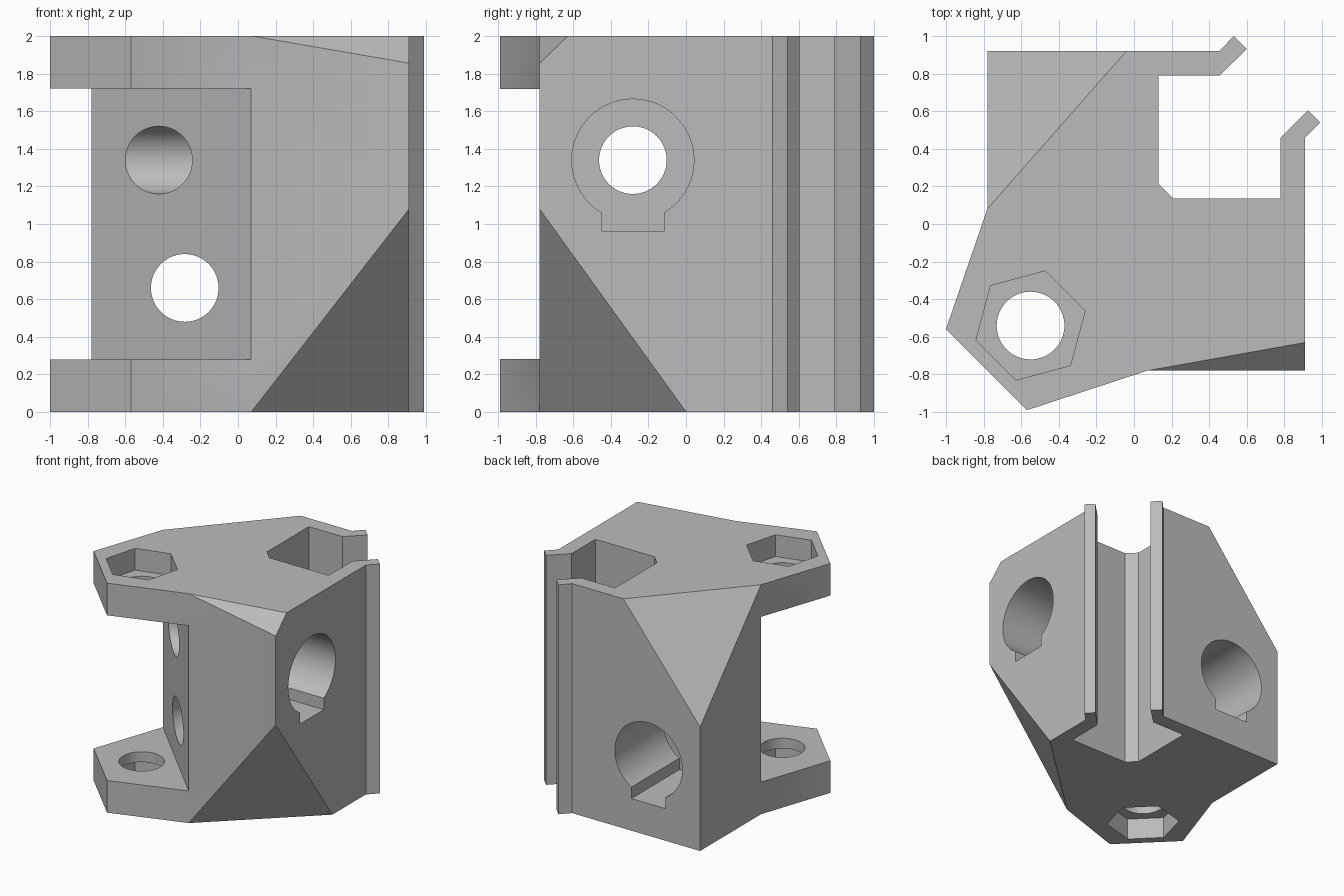
import bpy, bmesh
from math import sin, cos, asin, pi, radians
from mathutils import Vector

cube = bpy.data.objects.get("Cube")
if cube:
    bpy.data.objects.remove(cube)

grey = bpy.data.materials.new("plain grey")
grey.use_nodes = True
colour = (0.5, 0.5, 0.5, 1)
grey.diffuse_color = colour
grey.node_tree.nodes["Principled BSDF"].inputs["Base Color"].default_value = colour

PLACE = {"X": lambda u, v, w: (w, u, v),
         "Y": lambda u, v, w: (u, w, v),
         "Z": lambda u, v, w: (u, v, w)}


def prism(name, points, axis, start, end, chamfers=()):
    """Extrude a 2D outline along an axis, then slice off corners."""
    bm = bmesh.new()
    face = bm.faces.new([bm.verts.new(PLACE[axis](u, v, start)) for u, v in points])
    ext = bmesh.ops.extrude_face_region(bm, geom=[face])
    shift = Vector(PLACE[axis](0, 0, end - start))
    bmesh.ops.translate(bm, vec=shift,
                        verts=[g for g in ext["geom"] if isinstance(g, bmesh.types.BMVert)])
    for corner, a, b, c in chamfers:
        a, b, c = Vector(a), Vector(b), Vector(c)
        normal = (b - a).cross(c - a).normalized()
        if normal.dot(Vector(corner) - a) < 0:
            normal.negate()
        cut = bmesh.ops.bisect_plane(bm, geom=bm.verts[:] + bm.edges[:] + bm.faces[:],
                                     dist=1e-5, plane_co=a, plane_no=normal, clear_outer=True)
        bmesh.ops.holes_fill(bm, edges=[e for e in bm.edges if e.is_boundary])
    bmesh.ops.recalc_face_normals(bm, faces=bm.faces)
    mesh = bpy.data.meshes.new(name)
    bm.to_mesh(mesh)
    bm.free()
    mesh.materials.append(grey)
    obj = bpy.data.objects.new(name, mesh)
    bpy.context.collection.objects.link(obj)
    return obj


def combine(target, tool, operation):
    """Apply a boolean and remove the tool."""
    mod = target.modifiers.new(operation.lower(), "BOOLEAN")
    mod.solver = "EXACT"
    mod.operation = operation
    mod.object = tool
    tool.hide_render = True
    bpy.context.view_layer.objects.active = target
    bpy.ops.object.modifier_apply(modifier=mod.name)
    bpy.data.objects.remove(tool)


def ring(u, v, radius, count, first=0.0):
    return [(u + radius * cos(first + 2 * pi * i / count),
             v + radius * sin(first + 2 * pi * i / count)) for i in range(count)]


def keyhole(u, v, radius=0.325, half=0.165, drop=0.38, count=64):
    """Circle with a square key slot below it."""
    gap = asin(half / radius)
    begin, sweep = -pi / 2 + gap, 2 * (pi - gap)
    arc = [(u + radius * cos(begin + sweep * i / count),
            v + radius * sin(begin + sweep * i / count)) for i in range(count + 1)]
    return arc + [(u - half, v - drop), (u + half, v - drop)]


# Main block with the clip jaws and pocket, and its three sliced corners
outline = [(-0.78, 0.08), (0.07, -0.78), (0.91, -0.78), (0.91, 0.46), (0.99, 0.54),
           (0.925, 0.605), (0.78, 0.46), (0.78, 0.135), (0.21, 0.135), (0.13, 0.215),
           (0.13, 0.79), (0.455, 0.79), (0.6, 0.93), (0.53, 1.0), (0.455, 0.92),
           (-0.78, 0.92)]
chamfers = [
    ((0.91, -0.78, 0), (0.07, -0.78, 0), (0.91, 0, 0), (0.91, -0.78, 1.08)),
    ((0.91, -0.78, 2), (0.07, -0.78, 2), (0.91, -0.63, 2), (0.91, -0.78, 1.855)),
    ((-0.78, 0.92, 2), (-0.78, 0.08, 2), (-0.04, 0.92, 2), (-0.78, 0.92, 1.08)),
]
body = prism("bracket_body", outline, "Z", 0, 2, chamfers)

# Mounting flanges, each with a bolt hole and an outer hex recess
tab = [(-0.78, 0.08), (-1.0, -0.56), (-0.57, -0.99), (0.07, -0.78)]
bolt = (-0.55, -0.54)
for low, high, recess in ((0, 0.28, (-0.1, 0.19)), (1.72, 2, (1.81, 2.1))):
    flange = prism("flange", tab, "Z", low, high)
    combine(flange, prism("bolt_cutter", ring(*bolt, 0.18, 64), "Z", low - 0.1, high + 0.1),
            "DIFFERENCE")
    combine(flange, prism("hex_cutter", ring(*bolt, 0.3, 6, radians(75)), "Z", *recess),
            "DIFFERENCE")
    combine(body, flange, "UNION")

# Cross bores, each with a keyed counterbore on the outer face
for axis, z in (("X", 1.34), ("Y", 0.66)):
    combine(body, prism("bore_cutter", ring(-0.283, z, 0.18, 64), axis, -1.3, 1.2), "DIFFERENCE")
    combine(body, prism("keyed_cutter", keyhole(-0.283, z), axis, 0.26, 1.2), "DIFFERENCE")

bpy.ops.object.select_all(action="DESELECT")
body.select_set(True)
bpy.context.view_layer.objects.active = body
bpy.ops.object.shade_smooth_by_angle(angle=radians(20))
